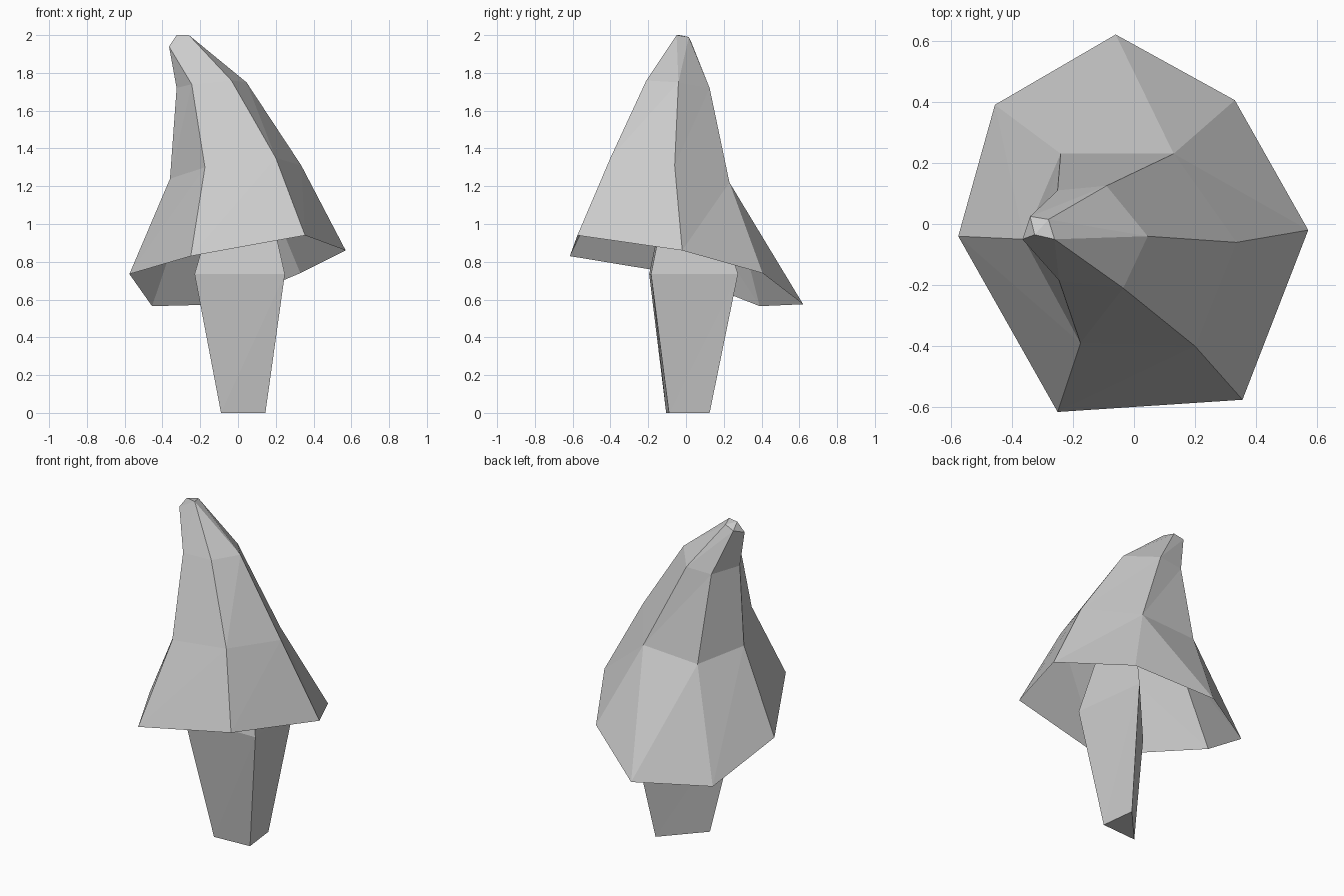
import bpy
import bmesh

cube = bpy.data.objects.get("Cube")
if cube:
    bpy.data.objects.remove(cube, do_unlink=True)


def make_material(name, colour):
    material = bpy.data.materials.new(name)
    material.use_nodes = True
    material.diffuse_color = colour
    shader = next(n for n in material.node_tree.nodes if n.type == "BSDF_PRINCIPLED")
    shader.inputs["Base Color"].default_value = colour
    return material


def loft(name, rings, material, close_bottom=False, peak=None):
    """Join rings of equal length, listed bottom to top and anticlockwise.
    A point repeated in a ring collapses that panel to a triangle."""
    bm = bmesh.new()
    layers = []
    for ring in rings:
        made = {}
        layers.append([made.setdefault(p, None) or made.update({p: bm.verts.new(p)}) or made[p]
                       for p in ring])

    def triangle(*corners):
        if len(set(corners)) == len(corners):
            bm.faces.new(corners)

    count = len(rings[0])
    for low, high in zip(layers, layers[1:]):
        for i in range(count):
            j = (i + 1) % count
            triangle(low[i], low[j], high[j])
            triangle(low[i], high[j], high[i])
    if close_bottom:
        bm.faces.new(list(reversed(layers[0])))
    if peak:
        centre = bm.verts.new(peak)
        top = layers[-1]
        for i in range(count):
            triangle(top[i], top[(i + 1) % count], centre)

    mesh = bpy.data.meshes.new(name)
    bm.to_mesh(mesh)
    bm.free()
    mesh.materials.append(material)
    obj = bpy.data.objects.new(name, mesh)
    bpy.context.collection.objects.link(obj)
    return obj


grey = make_material("plain grey", (0.6, 0.6, 0.6, 1.0))

# Crooked, hollow foliage cone: seven-sided rim, six-sided middle, pinched tip
rim = [(.57, -.02, .86), (.33, .405, .74), (-.06, .62, .575), (-.455, .39, .565),
       (-.575, -.04, .735), (-.25, -.615, .83), (.355, -.575, .94)]
back_low, back_high = (.13, .23, 1.22), (-.09, .125, 1.72)
middle = [(.335, -.06, 1.31), back_low, back_low, (-.24, .23, 1.2),
          (-.36, -.05, 1.24), (-.175, -.39, 1.3), (.2, -.4, 1.35)]
neck = [(.045, -.04, 1.75), back_high, back_high, (-.25, .11, 1.71),
        (-.325, -.06, 1.72), (-.245, -.185, 1.74), (-.035, -.21, 1.76)]
tip_back, tip_side, tip_front = (-.28, .015, 1.99), (-.365, -.05, 1.94), (-.26, -.05, 2.0)
tip = [tip_front, tip_back, tip_back, (-.34, .025, 1.97),
       tip_side, tip_side, tip_front]
loft("foliage", [rim, middle, neck, tip], grey, peak=(-.325, -.035, 2.0))

# Three-sided trunk, widest below the foliage and narrowing inside it
foot = [(-.09, -.105, 0), (.145, -.09, 0), (.12, .125, 0)]
shoulder = [(-.23, -.195, .735), (.248, -.185, .735), (.19, .275, .735)]
inside = [(x * .5 + .02, y * .5, 1.2) for x, y, z in shoulder]
loft("trunk", [foot, shoulder, inside], grey, close_bottom=True, peak=(.05, -.02, 1.2))
